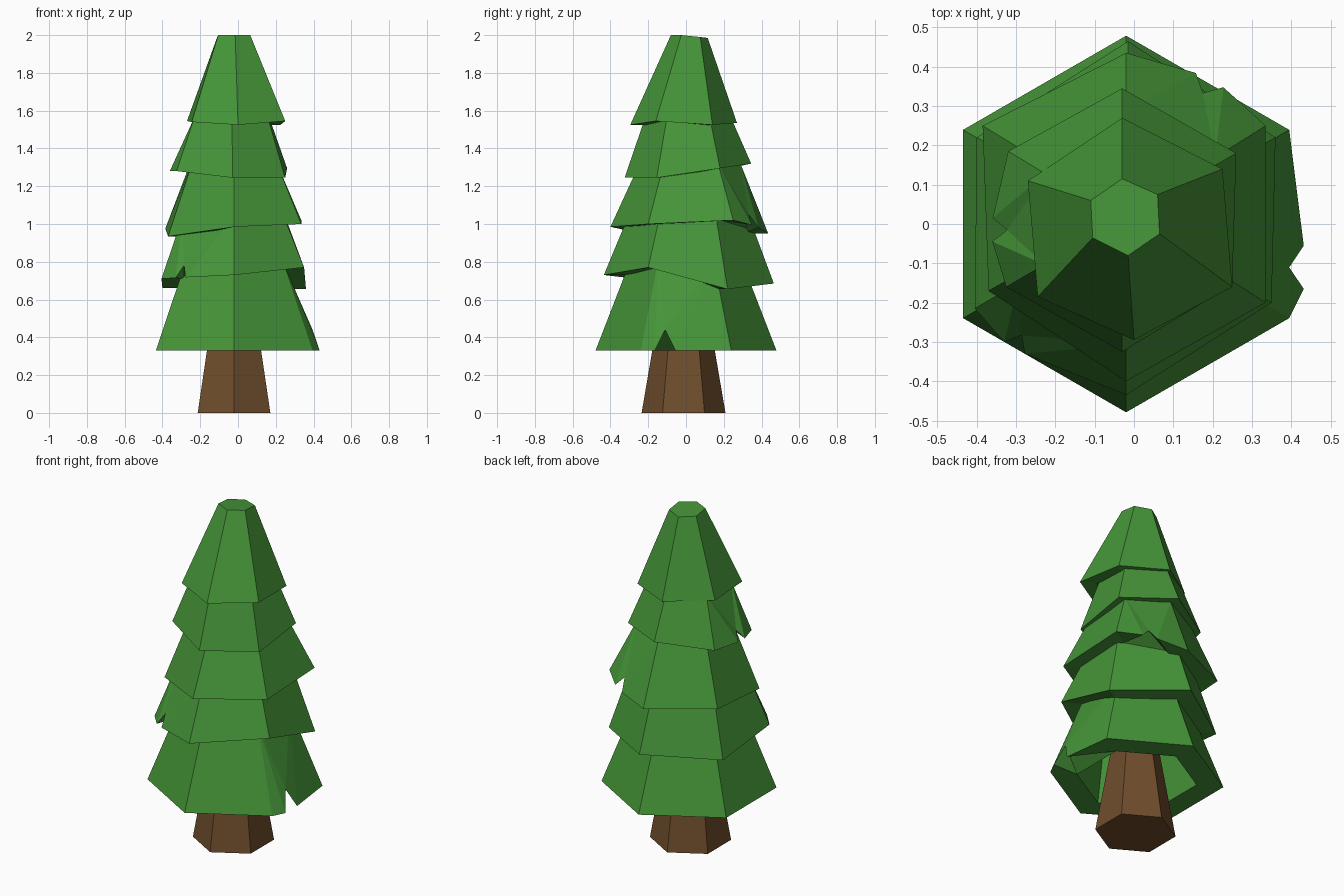
import bpy, bmesh, math
from mathutils import Vector

if "Cube" in bpy.data.objects:
    bpy.data.objects.remove(bpy.data.objects["Cube"])


def material(name, color):
    m = bpy.data.materials.new(name)
    m.diffuse_color = color
    m.use_nodes = True
    m.node_tree.nodes["Principled BSDF"].inputs["Base Color"].default_value = m.diffuse_color
    return m


GREEN = material("needles", (0.06, 0.30, 0.04, 1))
BROWN = material("bark", (0.16, 0.075, 0.025, 1))


def finish(bm, name, mat):
    bmesh.ops.recalc_face_normals(bm, faces=bm.faces)
    me = bpy.data.meshes.new(name)
    bm.to_mesh(me)
    bm.free()
    me.materials.append(mat)
    bpy.context.collection.objects.link(bpy.data.objects.new(name, me))


def hexagon(x, y, z, r):
    """Hexagon ring with a corner at the front (-y), counter-clockwise."""
    return [Vector((x + r * math.cos(math.radians(60 * i - 90)),
                    y + r * math.sin(math.radians(60 * i - 90)), z)) for i in range(6)]


def shrink(ring, s, z=None):
    c = sum(ring, Vector()) / 6
    out = [c + (p - c) * s for p in ring]
    for p, q in zip(out, ring):
        p.z = q.z if z is None else z
    return out


def skirt(name, ring, top, notch=None):
    """Foliage tier: sloping wall, underside rim, inner wall, optional V notch."""
    bm = bmesh.new()
    make = lambda pts: [bm.verts.new(p) for p in pts]
    rim, inner = make(ring), make(shrink(ring, 0.69))
    up = make(top)
    for i in range(6):
        j = (i + 1) % 6
        a, b = rim[i], rim[j]
        if notch and notch[0] == i:
            _, t, half, height = notch
            d = b.co - a.co
            out = Vector((d.y, -d.x, 0)).normalized() * 0.037
            w = half / d.length
            n1, n2 = make([a.co + d * (t - w) + out, a.co + d * (t + w) + out])
            apex = bm.verts.new(a.co + d * t + Vector((0, 0, height)))
            for p, q in ((up[i], up[j]), (inner[i], inner[j])):
                for f in ((a, n1, p), (n1, apex, p), (apex, q, p), (apex, n2, q), (n2, b, q)):
                    bm.faces.new(f)
        else:
            bm.faces.new((a, b, up[j], up[i]))
            bm.faces.new((b, a, inner[i], inner[j]))
    bm.faces.new(up)
    # inner wall
    lid = make(shrink(top, 0.9, top[0].z - 0.03))
    for i in range(6):
        j = (i + 1) % 6
        bm.faces.new((inner[j], inner[i], lid[i], lid[j]))
    bm.faces.new(lid[::-1])
    finish(bm, name, GREEN)


def ring(*pts):
    return [Vector(p) for p in pts]


# trunk
bm = bmesh.new()
low = [bm.verts.new(p) for p in hexagon(-0.021, -0.013, 0, 0.222)]
high = [bm.verts.new(p) for p in hexagon(-0.021, -0.013, 0.55, 0.128)]
bm.faces.new(low[::-1])
bm.faces.new(high)
for i in range(6):
    j = (i + 1) % 6
    bm.faces.new((low[i], low[j], high[j], high[i]))
finish(bm, "trunk", BROWN)

# foliage tiers, bottom to top
r1 = hexagon(-0.02, 0, 0.33, 0.479)
skirt("foliage_tier_1", r1, shrink(r1, 0.62, 0.80), (1, 0.27, 0.055, 0.11))

r2 = ring((-0.02, -0.435, 0.73), (0.35, -0.2, 0.77), (0.36, 0.22, 0.655),
          (-0.015, 0.465, 0.685), (-0.4, 0.22, 0.66), (-0.405, -0.215, 0.71))
skirt("foliage_tier_2", r2, shrink(r2, 0.71, 1.04), (5, 0.31, 0.03, 0.065))

r3 = ring((-0.02, -0.4, 0.985), (0.335, -0.2, 1.0), (0.335, 0.25, 1.02),
          (-0.02, 0.435, 0.95), (-0.385, 0.25, 0.975), (-0.37, -0.17, 0.935))
skirt("foliage_tier_3", r3, shrink(r3, 0.64, 1.32), (2, 0.45, 0.04, 0.06))

r4 = ring((-0.03, -0.325, 1.245), (0.25, -0.155, 1.245), (0.26, 0.18, 1.295),
          (-0.03, 0.345, 1.32), (-0.32, 0.185, 1.285), (-0.325, -0.16, 1.28))
skirt("foliage_tier_4", r4, shrink(r4, 0.67, 1.57), (4, 0.58, 0.03, 0.05))

r5 = ring((0.0, -0.295, 1.525), (0.25, -0.16, 1.545), (0.225, 0.14, 1.525),
          (-0.03, 0.27, 1.535), (-0.27, 0.11, 1.545), (-0.245, -0.185, 1.54))
tip = ring((-0.015, -0.08, 2.0), (0.065, -0.025, 2.0), (0.06, 0.075, 1.99),
           (-0.03, 0.115, 1.985), (-0.11, 0.06, 1.99), (-0.105, -0.035, 2.0))
skirt("foliage_tier_5", r5, tip)
